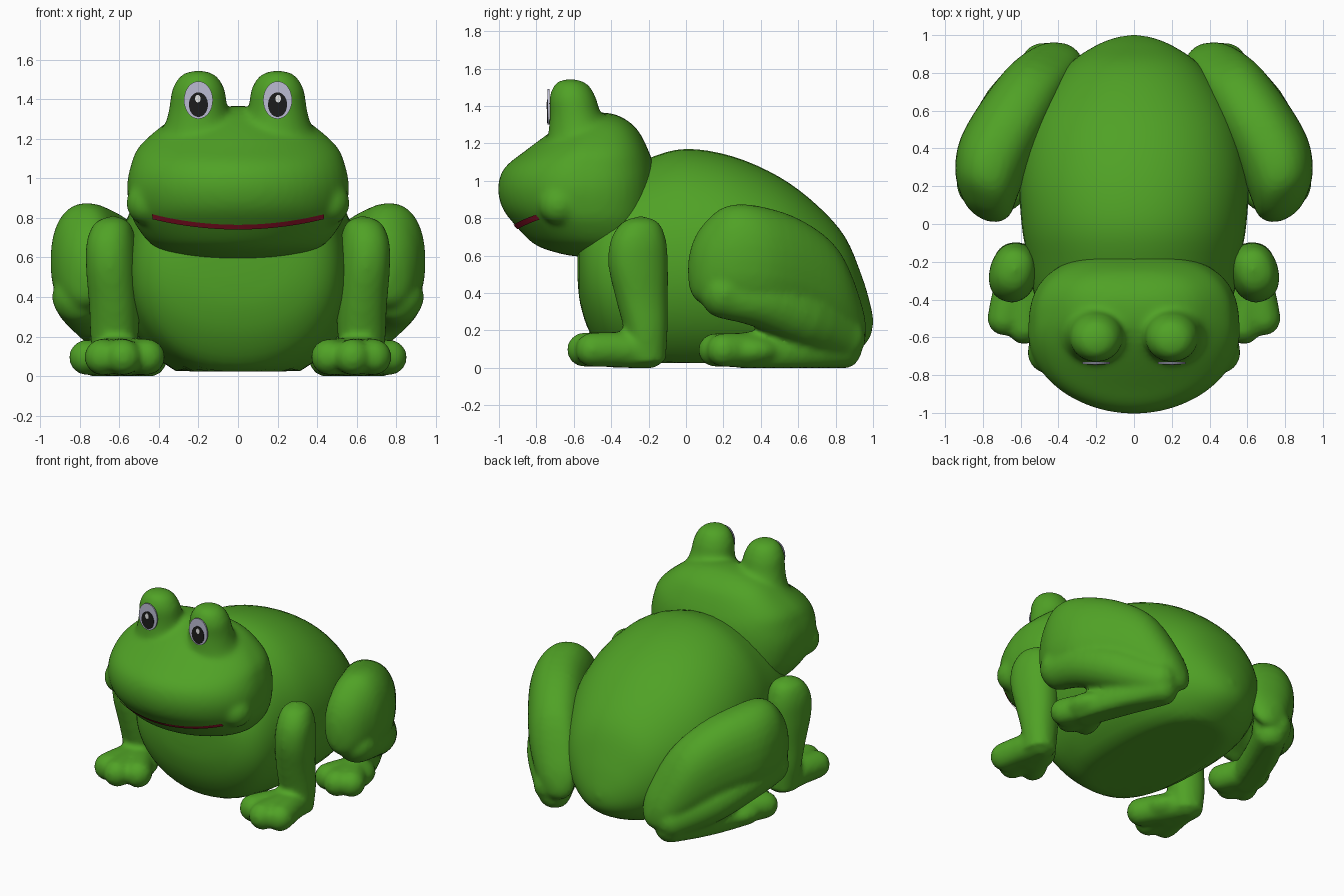
import bpy, bmesh, math
from mathutils import Vector

if "Cube" in bpy.data.objects:
    bpy.data.objects.remove(bpy.data.objects["Cube"])


def material(name, rgb):
    m = bpy.data.materials.new(name)
    m.diffuse_color = (*rgb, 1)
    m.use_nodes = True
    m.node_tree.nodes["Principled BSDF"].inputs["Base Color"].default_value = m.diffuse_color
    return m


GREEN = material("frog green", (0.08, 0.36, 0.019))
RED = material("mouth red", (0.35, 0.008, 0.028))
GREY = material("eye pale lilac", (0.5, 0.5, 0.65))
BLACK = material("pupil black", (0.012, 0.012, 0.012))
WHITE = material("glint white", (0.9, 0.9, 0.9))


def finish(name, bm, mat, mirror, smooth=True):
    bmesh.ops.recalc_face_normals(bm, faces=bm.faces)
    me = bpy.data.meshes.new(name)
    bm.to_mesh(me)
    bm.free()
    me.materials.append(mat)
    for p in me.polygons:
        p.use_smooth = smooth
    ob = bpy.data.objects.new(name, me)
    bpy.context.collection.objects.link(ob)
    if mirror:
        ob.modifiers.new("other side", 'MIRROR').use_mirror_merge = False
    return ob


def fuse(name, parts, iterations=6):
    """Melt overlapping parts into one softly blended skin."""
    deps = bpy.context.evaluated_depsgraph_get()
    bm = bmesh.new()
    for ob in parts:
        bm.from_mesh(ob.evaluated_get(deps).data)
    me = bpy.data.meshes.new(name)
    bm.to_mesh(me)
    bm.free()
    me.materials.append(GREEN)
    for ob in parts:
        bpy.data.objects.remove(ob)
    out = bpy.data.objects.new(name, me)
    bpy.context.collection.objects.link(out)
    mod = out.modifiers.new("melt", 'REMESH')
    mod.mode = 'VOXEL'
    mod.voxel_size = 0.018
    mod.use_smooth_shade = True
    mod = out.modifiers.new("soften", 'SMOOTH')
    mod.factor, mod.iterations = 0.5, iterations
    return out


def smooth_path(rows, steps):
    """Catmull-Rom interpolation of equally long rows."""
    out = []
    n = len(rows)
    for i in range(n - 1):
        p0, p1, p2, p3 = rows[max(i - 1, 0)], rows[i], rows[i + 1], rows[min(i + 2, n - 1)]
        for s in range(steps):
            t = s / steps
            out.append([0.5 * (2 * b + (c - a) * t + (2 * a - 5 * b + 4 * c - d) * t * t
                               + (3 * b - a - 3 * c + d) * t ** 3)
                        for a, b, c, d in zip(p0, p1, p2, p3)])
    return out + [list(rows[-1])]


def loft(name, rings, u, v, mirror=True, floor=0.0, segs=28, steps=4, power=2.0, back=None):
    """Skin through rings (x, y, z, half size along u, half size along v).
    Power squares the rings; back is the power on the +v half."""
    u, v = Vector(u), Vector(v)
    bm = bmesh.new()
    loops = []
    for x, y, z, a, b in smooth_path(rings, steps):
        a, b = max(a, 0.002), max(b, 0.002)
        loop = []
        for k in range(segs):
            t = 2 * math.pi * k / segs
            c, s = math.cos(t), math.sin(t)
            e = 2 / (back if back and s > 0 else power)
            c = math.copysign(abs(c) ** e, c)
            s = math.copysign(abs(s) ** e, s)
            p = Vector((x, y, z)) + u * (a * c) + v * (b * s)
            p.z = max(p.z, floor)
            loop.append(bm.verts.new(p))
        loops.append(loop)
    for l0, l1 in zip(loops, loops[1:]):
        for k in range(segs):
            j = (k + 1) % segs
            bm.faces.new((l0[k], l0[j], l1[j], l1[k]))
    bm.faces.new(loops[0])
    bm.faces.new(loops[-1])
    return finish(name, bm, GREEN, mirror)


def limb(name, pts):
    """Round-ended tube through points (x, y, z, radius)."""
    first, last = Vector(pts[0][:3]), Vector(pts[-1][:3])
    d = (last - first).normalized()
    u = d.cross(Vector((0, 0, 1))).normalized()
    caps = [(f, math.sqrt(1 - f * f)) for f in (1.0, 0.87, 0.5)]
    r0, r1 = pts[0][3], pts[-1][3]
    rings = [(*(first - d * r0 * f), r0 * g, r0 * g) for f, g in caps]
    rings += [(*p, p[3]) for p in pts]
    rings += [(*(last + d * r1 * f), r1 * g, r1 * g) for f, g in reversed(caps)]
    return loft(name, rings, u, u.cross(d), segs=20, steps=3)


def ball(name, centre, radii):
    bm = bmesh.new()
    bmesh.ops.create_uvsphere(bm, u_segments=24, v_segments=12, radius=1)
    bmesh.ops.scale(bm, vec=radii, verts=bm.verts)
    bmesh.ops.translate(bm, vec=centre, verts=bm.verts)
    return finish(name, bm, GREEN, True)


def disc(name, x, z, rx, rz, front, back, mat):
    """Flat oval plate facing forward."""
    bm = bmesh.new()
    rows = [[bm.verts.new((x + rx * math.cos(k * math.pi / 16), y,
                           z + rz * math.sin(k * math.pi / 16))) for k in range(32)]
            for y in (front, back)]
    for k in range(32):
        j = (k + 1) % 32
        bm.faces.new((rows[0][k], rows[0][j], rows[1][j], rows[1][k]))
    bm.faces.new(rows[0])
    bm.faces.new(rows[1])
    return finish(name, bm, mat, True, smooth=False)


X, Y, Z = (1, 0, 0), (0, 1, 0), (0, 0, 1)

# Body: y, half width, bottom, top
body = [(-0.58, 0.10, 0.48, 0.66), (-0.565, 0.30, 0.34, 0.78), (-0.51, 0.44, 0.18, 0.90),
        (-0.40, 0.52, 0.04, 1.02), (-0.20, 0.56, -0.03, 1.12), (0.0, 0.595, -0.05, 1.17),
        (0.25, 0.605, -0.05, 1.13), (0.50, 0.56, -0.04, 1.02), (0.70, 0.46, -0.01, 0.87),
        (0.85, 0.34, 0.05, 0.70), (0.94, 0.21, 0.11, 0.49), (0.985, 0.10, 0.17, 0.34),
        (1.0, 0.01, 0.24, 0.26)]
loft("body", [(0, y, (b + t) / 2, w, (t - b) / 2) for y, w, b, t in body],
     X, Z, mirror=False, floor=0.025, segs=48, power=2.1)

# Head: z, front, back, half width; with cheeks and eye bumps
head = [(0.595, -0.58, -0.30, 0.14), (0.61, -0.67, -0.22, 0.29), (0.66, -0.81, -0.18, 0.43),
        (0.77, -0.92, -0.17, 0.52), (0.86, -0.985, -0.16, 0.55), (0.97, -1.005, -0.16, 0.56),
        (1.07, -0.97, -0.17, 0.54), (1.16, -0.86, -0.20, 0.50), (1.26, -0.725, -0.25, 0.39),
        (1.32, -0.63, -0.31, 0.29), (1.355, -0.55, -0.38, 0.16), (1.365, -0.49, -0.44, 0.03)]
head_ob = fuse("head", [
    loft("skull", [(0, (f + b) / 2, z, w, (b - f) / 2) for z, f, b, w in head],
         X, Y, mirror=False, segs=48, power=1.95, back=2.8),
    ball("cheek", (0.465, -0.68, 0.875), (0.10, 0.11, 0.11)),
    loft("eye_bump", [(0.20, -0.55, 1.16, 0.22, 0.20), (0.20, -0.57, 1.27, 0.17, 0.165),
                      (0.20, -0.592, 1.36, 0.147, 0.137), (0.20, -0.605, 1.44, 0.136, 0.126),
                      (0.20, -0.612, 1.505, 0.103, 0.098), (0.20, -0.617, 1.535, 0.06, 0.058),
                      (0.20, -0.62, 1.546, 0.005, 0.005)], X, Y)], 10)
disc("eye", 0.20, 1.395, 0.073, 0.095, -0.740, -0.731, GREY)
disc("pupil", 0.20, 1.372, 0.048, 0.062, -0.744, -0.739, BLACK)
disc("eye_glint", 0.203, 1.402, 0.014, 0.019, -0.747, -0.743, WHITE)

# Mouth: thin ribbon laid on the head surface
deps = bpy.context.evaluated_depsgraph_get()
head_skin = head_ob.evaluated_get(deps)
bm = bmesh.new()
previous = None
for i in range(41):
    x = -0.43 + 0.86 * i / 40
    mid = 0.757 + 0.052 * (x / 0.43) ** 2
    pair = []
    for dz in (-0.012, 0.012):
        hit, loc, normal, _ = head_skin.ray_cast(Vector((x, -2, mid + dz)), Vector((0, 1, 0)))
        pair.append(bm.verts.new(loc + normal * 0.006))
    if previous:
        bm.faces.new((previous[0], pair[0], pair[1], previous[1]))
    previous = pair
mouth = finish("mouth", bm, RED, False)
if mouth.data.polygons[20].normal.y > 0:
    mouth.data.flip_normals()

# Front legs with broad three-toed feet
parts = [loft("leg", [(0.625, -0.21, 0.03, 0.10, 0.10), (0.625, -0.215, 0.20, 0.12, 0.115),
                      (0.625, -0.235, 0.36, 0.125, 0.138), (0.635, -0.255, 0.54, 0.128, 0.16),
                      (0.64, -0.255, 0.68, 0.12, 0.15), (0.635, -0.245, 0.775, 0.085, 0.10),
                      (0.63, -0.24, 0.81, 0.01, 0.02)], (0.96, 0.28, 0), (-0.28, 0.96, 0),
              power=2.2),
         ball("palm", (0.585, -0.36, 0.09), (0.165, 0.18, 0.09))]
for tx, ty in ((0.685, -0.50), (0.58, -0.545), (0.46, -0.48)):
    parts.append(limb("toe", [(0.62, -0.21, 0.09, 0.10),
                              (0.28 + tx * 0.55, -0.095 + ty * 0.55, 0.098, 0.095),
                              (tx, ty, 0.097, 0.092)]))
fuse("front_legs", parts)

# Folded back legs: thigh, shin and three-toed foot
parts = [loft("thigh", [(0.35, 0.95, 0.18, 0.02, 0.03), (0.38, 0.915, 0.23, 0.11, 0.13),
                        (0.49, 0.80, 0.40, 0.16, 0.235), (0.61, 0.61, 0.51, 0.19, 0.28),
                        (0.73, 0.39, 0.565, 0.20, 0.30), (0.78, 0.22, 0.58, 0.18, 0.285),
                        (0.785, 0.10, 0.55, 0.14, 0.215), (0.79, 0.04, 0.52, 0.08, 0.13),
                        (0.79, 0.02, 0.52, 0.01, 0.02)], (0.93, 0.36, 0), Z, power=2.25),
         limb("shin", [(0.80, 0.215, 0.40, 0.14), (0.76, 0.40, 0.365, 0.15),
                       (0.64, 0.64, 0.26, 0.15), (0.48, 0.83, 0.16, 0.13)]),
         limb("foot", [(0.465, 0.83, 0.10, 0.11), (0.58, 0.60, 0.09, 0.115),
                       (0.68, 0.34, 0.085, 0.11)]),
         ball("sole", (0.68, 0.33, 0.09), (0.14, 0.18, 0.09))]
for tx, ty in ((0.765, 0.20), (0.68, 0.155), (0.58, 0.20)):
    parts.append(limb("toe", [(0.66, 0.40, 0.09, 0.09),
                              (0.33 + tx / 2, 0.20 + ty / 2, 0.095, 0.092),
                              (tx, ty, 0.095, 0.09)]))
fuse("back_legs", parts)
